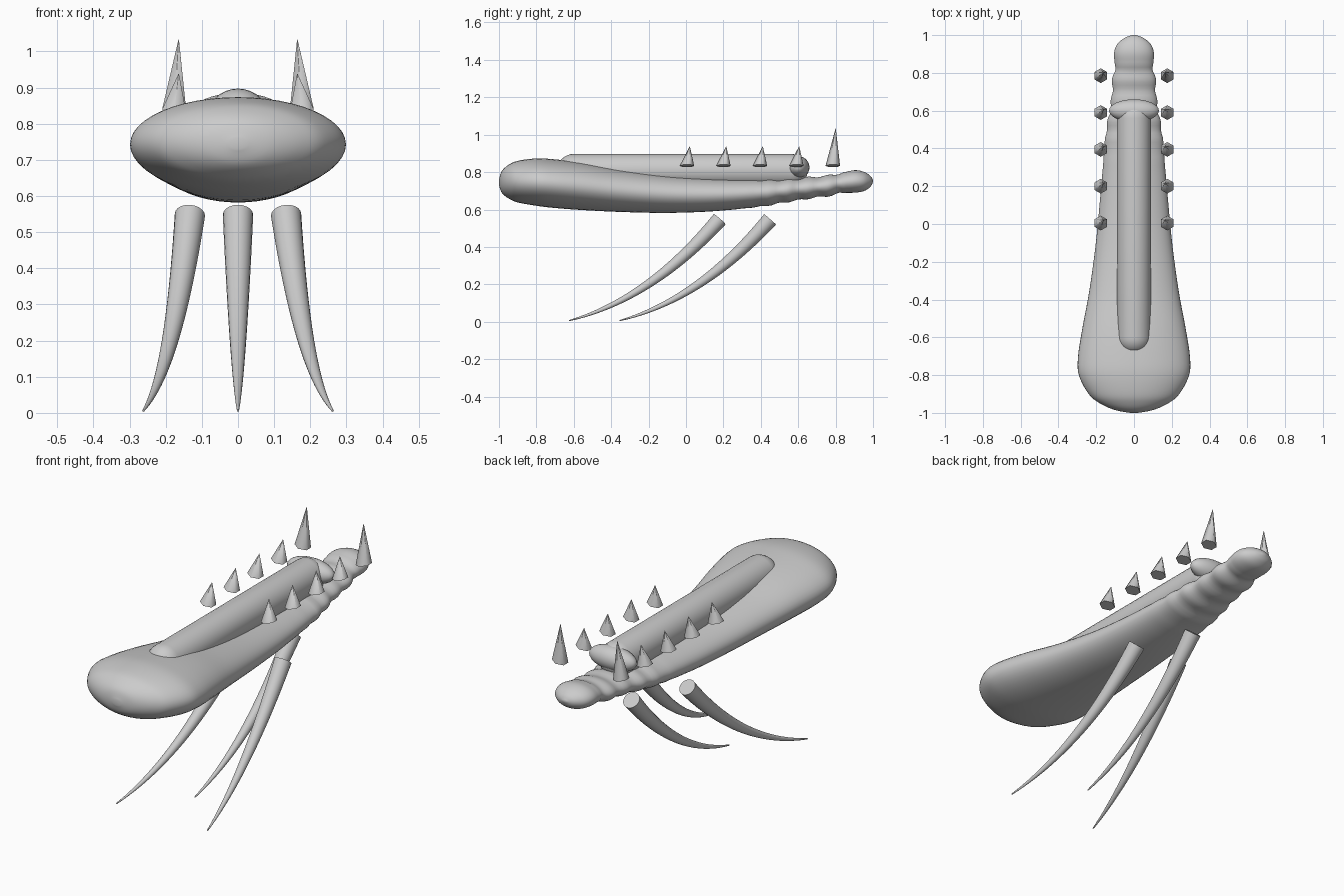
import bpy
import math
from mathutils import Vector

if "Cube" in bpy.data.objects:
    bpy.data.objects.remove(bpy.data.objects["Cube"], do_unlink=True)

grey = bpy.data.materials.new("plain grey")
grey.use_nodes = True
tint = (0.6, 0.6, 0.6, 1)
grey.diffuse_color = tint
grey.node_tree.nodes["Principled BSDF"].inputs["Base Color"].default_value = tint


def loft(name, rings, sides, sharp=40):
    """Skin rings of (centre, axis_a, axis_b) and cap both ends."""
    verts, faces = [], []
    for centre, a, b in rings:
        for i in range(sides):
            t = math.tau * i / sides
            verts.append(centre + a * math.cos(t) + b * math.sin(t))
    for r in range(len(rings) - 1):
        for i in range(sides):
            j = (i + 1) % sides
            p, q = r * sides, (r + 1) * sides
            faces.append((p + i, p + j, q + j, q + i))
    faces.append(tuple(reversed(range(sides))))
    faces.append(tuple(range(len(verts) - sides, len(verts))))
    mesh = bpy.data.meshes.new(name)
    mesh.from_pydata(verts, [], faces)
    mesh.materials.append(grey)
    obj = bpy.data.objects.new(name, mesh)
    bpy.context.collection.objects.link(obj)
    finish(obj, sharp)
    return obj


def finish(obj, sharp):
    bpy.ops.object.select_all(action='DESELECT')
    obj.select_set(True)
    bpy.context.view_layer.objects.active = obj
    bpy.ops.object.mode_set(mode='EDIT')
    bpy.ops.mesh.select_all(action='SELECT')
    bpy.ops.mesh.normals_make_consistent(inside=False)
    bpy.ops.object.mode_set(mode='OBJECT')
    bpy.ops.object.shade_smooth_by_angle(angle=math.radians(sharp))


def smooth_path(points, steps):
    """Catmull-Rom interpolation through tuples."""
    pts = [Vector(p) for p in points]
    pts = [pts[0]] + pts + [pts[-1]]
    out = []
    for k in range(1, len(pts) - 2):
        a, b, c, d = pts[k - 1:k + 3]
        for s in range(steps):
            t = s / steps
            out.append(b + (c - a) * (t / 2) + (a * 2 - b * 5 + c * 4 - d) * (t * t / 2)
                       + (b * 3 - a - c * 3 + d) * (t ** 3 / 2))
    return out + [pts[-1]]


# Long flattened body: y, half width, underside z, top z
body_profile = [
    (-1, .02, .73, .76), (-.985, .1, .69, .805), (-.95, .18, .66, .838),
    (-.9, .24, .638, .86), (-.8, .292, .62, .873), (-.7, .296, .608, .868),
    (-.55, .273, .597, .85), (-.35, .236, .587, .815), (-.1, .202, .582, .783),
    (.15, .178, .591, .767), (.4, .156, .616, .763), (.52, .143, .637, .766),
    (.6, .126, .65, .77), (.7, .116, .665, .775), (.78, .112, .675, .785),
    (.83, .1, .688, .795), (.9, .106, .69, .81), (.95, .09, .698, .802),
    (.985, .05, .72, .78), (1, .01, .747, .757)]
rings = []
for y, w, low, top in smooth_path(body_profile, 5):
    # Soft segment ripples toward the tail
    ripple = .004 * math.sin(y * 60) * min(1, max(0, (y - .15) * 3)) * (y < .85)
    rings.append((Vector((0, y, (low + top) / 2)), Vector((w + ripple, 0, 0)),
                  Vector((0, 0, (top - low) / 2 + ripple))))
loft("body", rings, 48, 60)

# Round-ended ridge along the back
rings = []
for end, centre in ((-1, -.6), (1, .56)):
    angles = [math.radians(4 + 86 * i / 8) for i in range(9)]
    for t in (angles if end < 0 else reversed(angles)):
        r = .09 * math.sin(t)
        rings.append((Vector((0, centre + end * .09 * math.cos(t), .807)),
                      Vector((r, 0, 0)), Vector((0, 0, r))))
loft("back_ridge", rings, 32, 60)

# Cross lobe at the rear of the ridge
bpy.ops.mesh.primitive_uv_sphere_add(segments=32, ring_count=16, radius=1, location=(0, .6, .825))
lobe = bpy.context.object
lobe.name = "ridge_cross_lobe"
lobe.scale = (.132, .06, .06)
lobe.data.materials.append(grey)
finish(lobe, 60)

# Paired six-sided spikes floating above the back
for side, label in ((1, "left"), (-1, "right")):
    for n in range(5):
        height = .2 if n == 4 else .105
        base = Vector((side * .176, .005 + n * .195, .833))
        tip = base + Vector((-side * .012, .015, height))
        a, b = Vector((0, .039, 0)), Vector((.039, 0, side * .008))
        rings = [(base, a, b), (tip, a * .02, b * .02)]
        loft(f"{label}_spike_{n + 1}", rings, 6, 65)


# Curved tapering tendrils under the body
def tendril(name, side, back):
    start = Vector((side * .133, .1 + back, .548))
    bend = Vector((side * .18, -.276 + back, .117))
    tip = Vector((side * .262, -.705 + back, .006))
    rings = []
    for i in range(25):
        t = i / 24
        centre = start * (1 - t) ** 2 + bend * (2 * t * (1 - t)) + tip * t * t
        along = ((bend - start) * (1 - t) + (tip - bend) * t).normalized()
        across = Vector((1, 0, 0))
        across = (across - along * across.dot(along)).normalized()
        r = .042 * (1 - t) + .003 * t
        rings.append((centre, across * r, along.cross(across) * r))
    loft(name, rings, 20)


tendril("left_tendril", 1, .08)
tendril("right_tendril", -1, .08)
tendril("middle_tendril", 0, .35)
